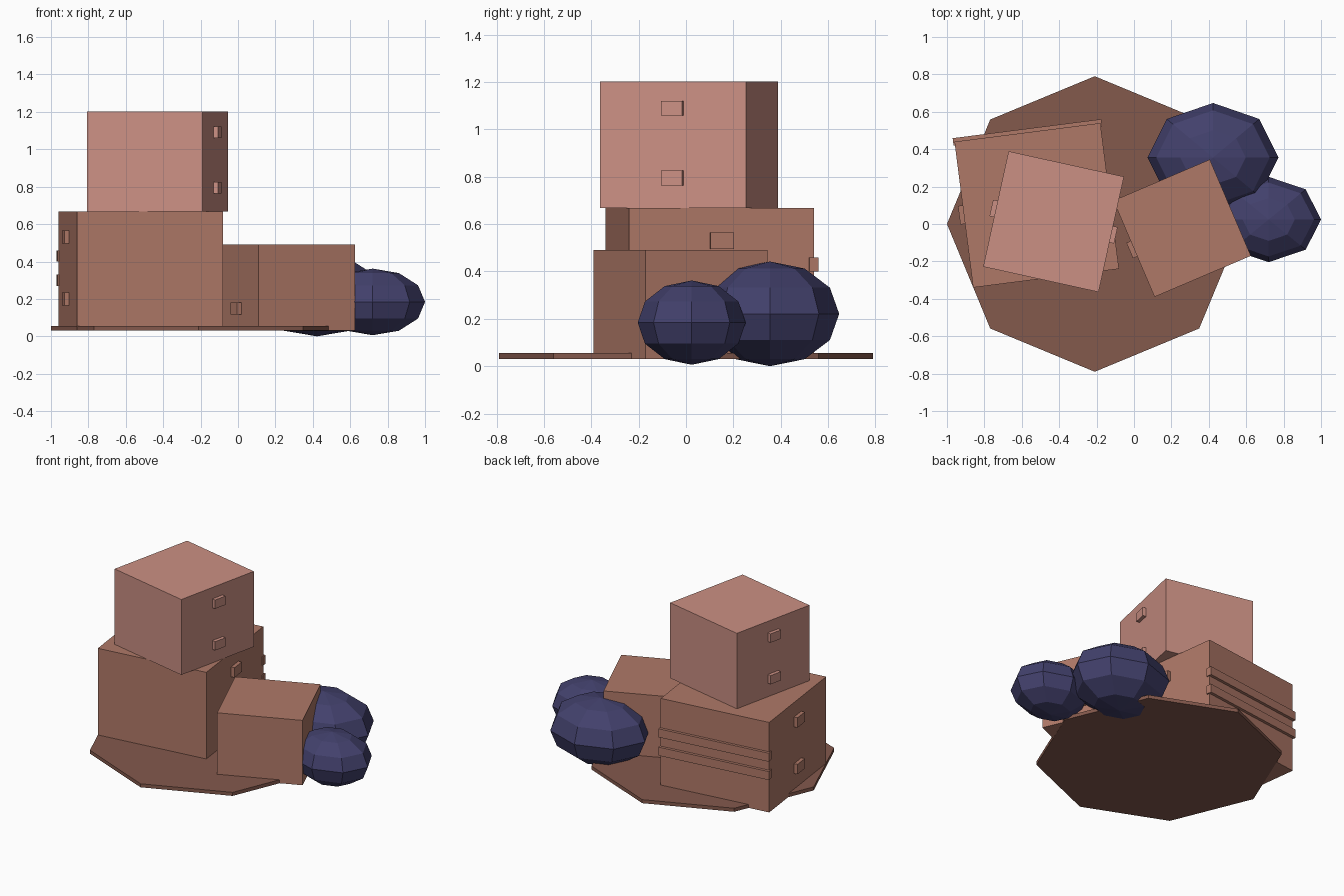
import bpy
from math import radians
from mathutils import Matrix, Vector

if "Cube" in bpy.data.objects:
    bpy.data.objects.remove(bpy.data.objects["Cube"])


def material(name, rgb):
    m = bpy.data.materials.new(name)
    m.diffuse_color = (*rgb, 1)
    m.use_nodes = True
    m.node_tree.nodes["Principled BSDF"].inputs["Base Color"].default_value = m.diffuse_color
    return m


BASE = material("dark_brown", (0.23, 0.10, 0.073))
BROWN = material("cardboard", (0.43, 0.19, 0.137))
PINK = material("pale_cardboard", (0.60, 0.28, 0.23))
NAVY = material("navy", (0.055, 0.052, 0.15))


def finish(name, mat):
    ob = bpy.context.object
    ob.name = name
    ob.data.materials.append(mat)
    return ob


def block(name, centre, size, angle, mat):
    bpy.ops.mesh.primitive_cube_add(size=1, location=centre, rotation=(0, 0, radians(angle)))
    bpy.context.object.scale = size
    return finish(name, mat)


def crate(name, xy, width, z0, z1, angle, mat, handle, handle_heights, strip_heights=()):
    """Turned box with handles on its left and right, and optional strips on its back."""
    block(name, (*xy, (z0 + z1) / 2), (width, width, z1 - z0), angle, mat)
    turn = Matrix.Rotation(radians(angle), 3, 'Z')

    def at(x, y, z):
        return Vector((*xy, z)) + turn @ Vector((x, y, 0))

    for side, label in ((-1, "left"), (1, "right")):
        for z in handle_heights:
            block(f"{name}_{label}_handle", at(side * width / 2, 0, z),
                  (0.05, *handle), angle, mat)
    for z in strip_heights:
        block(f"{name}_back_strip", at(0, width / 2, z),
              (width + 0.015, 0.04, 0.06), angle, mat)


# Octagonal floor plate
bpy.ops.mesh.primitive_cylinder_add(vertices=8, radius=0.79, depth=0.025,
                                    location=(-0.21, 0, 0.0425), rotation=(0, 0, radians(90)))
finish("floor_plate", BASE)

# Stacked crates
crate("large_crate", (-0.52, 0.10), 0.786, 0.031, 0.668, 7.3, BROWN,
      (0.10, 0.07), (0.20, 0.53), (0.30, 0.43))
crate("top_crate", (-0.43, 0.0125), 0.632, 0.668, 1.202, -12.4, PINK,
      (0.09, 0.062), (0.795, 1.09))
crate("small_crate", (0.2575, -0.0225), 0.56, 0.031, 0.49, 23.1, BROWN,
      (0.09, 0.065), (0.148,))

# Faceted sacks beside the crates
for name, centre, radii in (("large_sack", (0.4225, 0.355, 0.221), (0.35, 0.292, 0.221)),
                            ("small_sack", (0.72, 0.024, 0.184), (0.28, 0.228, 0.178))):
    bpy.ops.mesh.primitive_uv_sphere_add(segments=8, ring_count=6, radius=1, location=centre)
    bpy.context.object.scale = radii
    finish(name, NAVY)
